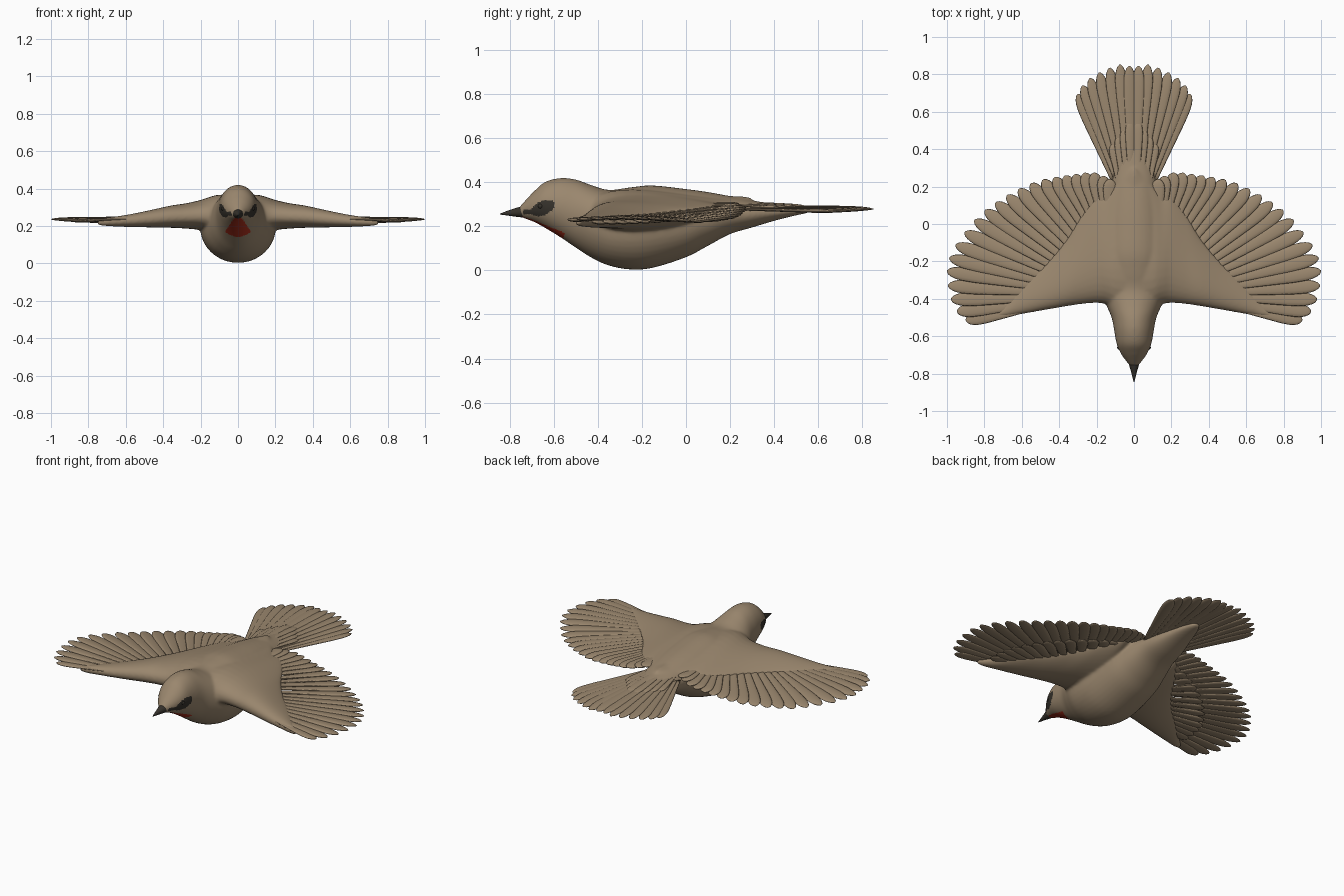
import bpy, bmesh, math
from mathutils import Vector

if "Cube" in bpy.data.objects:
    bpy.data.objects.remove(bpy.data.objects["Cube"])


def material(name, rgb):
    m = bpy.data.materials.new(name)
    m.use_nodes = True
    m.diffuse_color = (*rgb, 1)
    bsdf = m.node_tree.nodes["Principled BSDF"]
    bsdf.inputs["Base Color"].default_value = (*rgb, 1)
    bsdf.inputs["Roughness"].default_value = 0.8
    return m


TAN = material("tan plumage", (0.325, 0.242, 0.156))
DARK = material("dark mask", (0.037, 0.032, 0.025))
RED = material("red throat", (0.42, 0.03, 0.012))


def spline(pts, s):
    """Catmull-Rom point on pts at s in 0..1"""
    n = len(pts) - 1
    i = min(int(s * n), n - 1)
    u = s * n - i
    a, b, c, d = (Vector(pts[min(max(k, 0), n)]) for k in range(i - 1, i + 3))
    return 0.5 * (2 * b + (c - a) * u + (2 * a - 5 * b + 4 * c - d) * u * u
                  + (3 * b - a - 3 * c + d) * u ** 3)


def loft(bm, rings):
    """Closed tube through rings of points"""
    loops = [[bm.verts.new(p) for p in r] for r in rings]
    k = len(loops[0])
    for a, b in zip(loops, loops[1:]):
        for i in range(k):
            bm.faces.new((a[i], a[(i + 1) % k], b[(i + 1) % k], b[i]))
    bm.faces.new(loops[0])
    bm.faces.new(loops[-1][::-1])


def tube(bm, stations, count, sides=40):
    """Tube along y from stations of (y, top, bottom, half width)"""
    rings = []
    for j in range(count + 1):
        y, top, bot, w = spline(stations, j / count)
        angles = [math.tau * i / sides for i in range(sides)]
        rings.append([(w * math.cos(a), y, (top + bot) / 2 + (top - bot) / 2 * math.sin(a))
                      for a in angles])
    loft(bm, rings)


def finish(name, bm, mat):
    bmesh.ops.recalc_face_normals(bm, faces=bm.faces)
    mesh = bpy.data.meshes.new(name)
    bm.to_mesh(mesh)
    bm.free()
    mesh.materials.append(mat)
    mesh.shade_smooth()
    ob = bpy.data.objects.new(name, mesh)
    bpy.context.collection.objects.link(ob)
    return ob


def feather_z(x):
    return 0.216 + 0.115 * (1 - x) ** 2 + 0.1 * max(0, x - 0.8)


# Body with wing arms, fused into one smooth skin
BODY = [(-.76, .285, .247, .02), (-.73, .318, .235, .045), (-.69, .36, .22, .072),
        (-.64, .402, .193, .093), (-.57, .42, .15, .106), (-.5, .413, .103, .12),
        (-.43, .388, .058, .15), (-.35, .366, .022, .183), (-.25, .378, .004, .2),
        (-.15, .386, .012, .2), (0, .37, .06, .183), (.1, .356, .112, .158),
        (.2, .338, .165, .13), (.3, .318, .195, .11), (.4, .303, .225, .08),
        (.5, .293, .25, .05), (.56, .288, .262, .02)]
# Arm stations: x, leading y, trailing y, top, bottom
ARM = [(0, -.5, .3, .358, .14), (.1, -.46, .2, .358, .16), (.15, -.43, .15, .347, .175),
       (.2, -.422, .15, .33, .188), (.28, -.428, .05, .312, .196), (.36, -.44, -.08, .3, .2),
       (.46, -.457, -.2, .278, .202), (.56, -.475, -.29, .257, .204),
       (.63, -.487, -.355, .245, .206), (.7, -.5, -.43, .236, .209), (.75, -.503, -.475, .228, .214)]

bm = bmesh.new()
tube(bm, BODY, 80)
for side in (1, -1):
    rings = []
    for j in range(51):
        x, lead, trail, top, bot = spline(ARM, j / 50)
        ring = []
        for i in range(36):
            a = math.tau * i / 36
            t = (1 - math.cos(a)) / 2
            mid = (0.55 * bot + 0.45 * top) * (1 - t) + feather_z(x) * t
            bulge = max(0, math.sin(math.pi * t ** 0.6)) ** 0.75
            goal = top if a < math.pi else bot
            z = mid + (goal - mid) * bulge + 0.01 * math.sin(a)
            ring.append((side * x, lead + (trail - lead) * t, z))
        rings.append(ring)
    loft(bm, rings)
body = finish("body", bm, TAN)
remesh = body.modifiers.new("fuse", "REMESH")
remesh.mode, remesh.voxel_size = "VOXEL", 0.007
smooth = body.modifiers.new("soften", "SMOOTH")
smooth.factor, smooth.iterations = 0.5, 14
bpy.context.view_layer.update()
skin = bpy.data.meshes.new_from_object(body.evaluated_get(bpy.context.evaluated_depsgraph_get()))
body.modifiers.clear()
body.data = skin
skin.materials.clear()
for m in (TAN, DARK, RED):
    skin.materials.append(m)
skin.shade_smooth()

# Eye mask and fan-shaped throat patch on the head
for p in skin.polygons:
    x, y, z = p.center
    p.material_index = 0
    mask = ((y + .65) / .054) ** 2 + ((z - .283 - .3 * (y + .65)) / .034) ** 2
    lore = -.74 < y < -.69 and abs(z - .265) < .01
    fan = abs(x) < .015 + .68 * (.25 - z) and z > .143 + .025 * (x / .068) ** 2
    if y < -.59 and (mask < 1 or lore):
        p.material_index = 1
    elif y < -.54 and fan and z < .25:
        p.material_index = 2

# Beak
bm = bmesh.new()
tube(bm, [(-.735, .292, .24, .032), (-.765, .286, .243, .023),
          (-.8, .275, .248, .013), (-.845, .258, .254, .002)], 12, 20)
finish("beak", bm, DARK)

# Eyes
for side, label in ((1, "left"), (-1, "right")):
    bm = bmesh.new()
    bmesh.ops.create_uvsphere(bm, u_segments=16, v_segments=10, radius=0.012)
    bmesh.ops.translate(bm, verts=bm.verts, vec=(side * .078, -.66, .292))
    finish(label + "_eye", bm, DARK)


def feather(bm, base, tip, width, thick=0.009, tilt=0.003):
    """Lens-shaped vane with a rounded tip"""
    base, tip = Vector(base), Vector(tip)
    along = tip - base
    across = along.cross(Vector((0, 0, 1))).normalized()
    steps, rings = 16, []
    for j in range(steps + 1):
        t = 1 - (1 - j / steps) ** 1.4
        end = max(0, (t - 0.82) / 0.18)
        taper = (0.45 + 0.55 * min(1, t * 1.4)) * max(0.12, math.sqrt(max(0, 1 - end * end)))
        ring = []
        for i in range(12):
            a = math.tau * i / 12
            rise = (thick * math.sin(a) + tilt * math.cos(a)) * taper
            ring.append(base + along * t + across * width * taper * math.cos(a)
                        + Vector((0, 0, rise)))
        rings.append(ring)
    loft(bm, rings)


def plumage(name, bm):
    finish(name, bm, TAN).modifiers.new("both sides", "MIRROR")


# Flight feathers, fanned from the body out to the wing tip
TIPS = [(.13, .24), (.22, .275), (.32, .265), (.42, .25), (.53, .225), (.64, .175), (.74, .115),
        (.83, .045), (.91, -.05), (.975, -.15), (1.0, -.25), (.99, -.355), (.96, -.45), (.9, -.515)]
ROOTS = [(.12, -.05), (.2, -.04), (.3, -.12), (.37, -.22), (.42, -.3), (.46, -.37), (.52, -.44)]
bm = bmesh.new()
COUNT = 22
for k in range(COUNT):
    t = k / (COUNT - 1)
    s = t * (0.75 + 0.25 * t)
    tx, ty = spline(TIPS, s)
    rx, ry = spline(ROOTS, s)
    feather(bm, (rx, ry, feather_z(rx) - .004), (tx, ty, feather_z(tx)), 0.037)
plumage("wing_feathers", bm)

# Shorter covert feathers lining the underside
bm = bmesh.new()
for k in range(14):
    s = 0.08 + 0.8 * k / 13
    root, tip = spline(ROOTS, s), spline(TIPS, s)
    end = root.lerp(tip, 0.5)
    feather(bm, (*root, feather_z(root.x) - .012), (*end, feather_z(end.x) - .01), 0.034)
plumage("underwing_coverts", bm)

# Tail fan
TAIL = [(.025, .845), (.075, .852), (.13, .835), (.185, .81), (.235, .78), (.275, .74), (.3, .695)]
bm = bmesh.new()
for k, (tx, ty) in enumerate(TAIL):
    feather(bm, (.012 + .016 * k, .27 - .006 * k, .295 - .003 * k),
            (tx, ty, .281 - .002 * k), 0.034)
plumage("tail_feathers", bm)

# Rump coverts over the tail root
bm = bmesh.new()
for k in range(4):
    feather(bm, (.015 + .022 * k, .22, .312 - .005 * k),
            (.02 + .03 * k, .55 - .04 * k, .289 - .002 * k), 0.028)
plumage("rump_coverts", bm)
